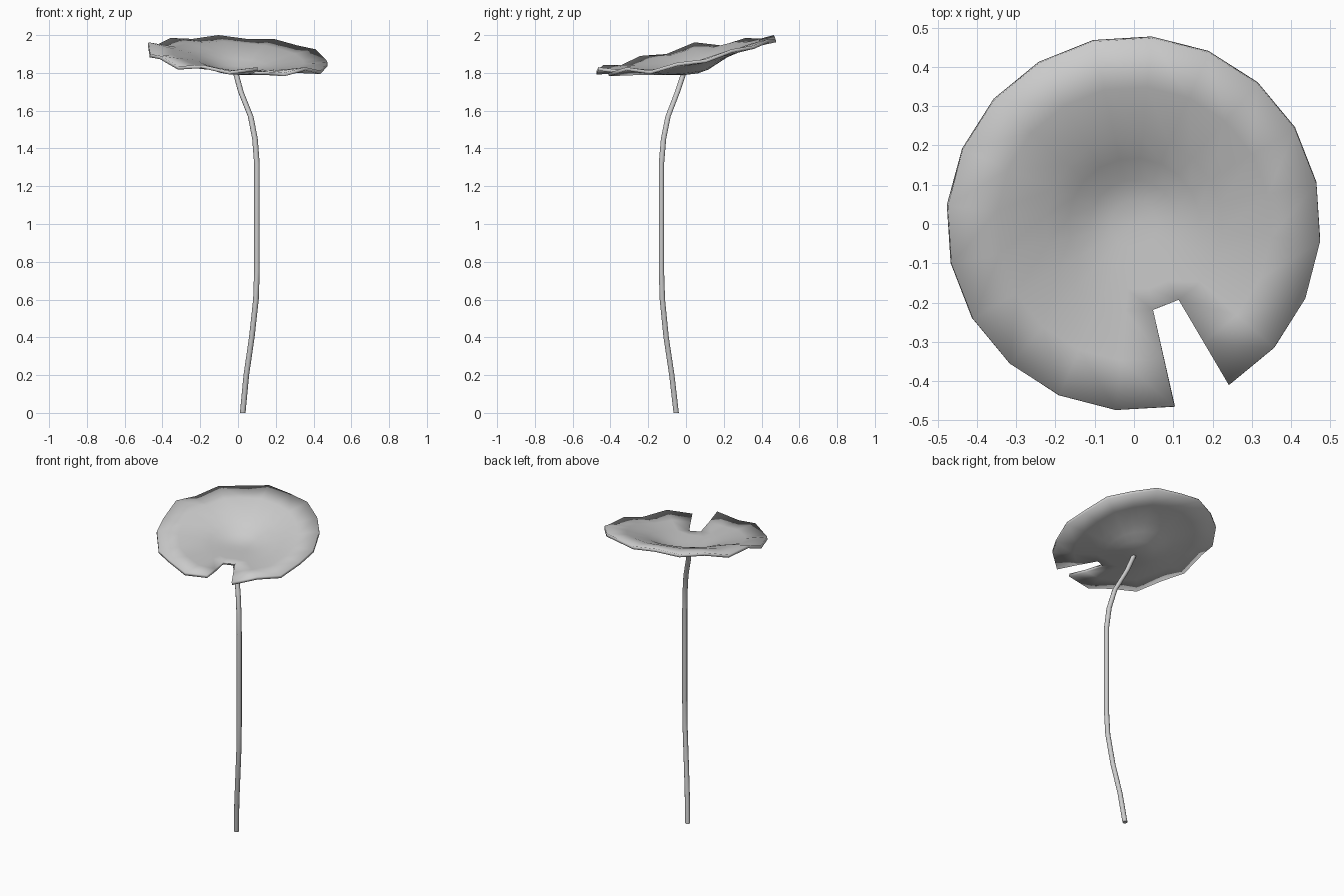
import bpy, bmesh
from math import radians, cos, sin

if "Cube" in bpy.data.objects:
    bpy.data.objects.remove(bpy.data.objects["Cube"])

# Leaf: tilted, wavy dish of 20 segments with one wedge missing
RIM_Z = [1.80, 1.83, 1.812, 1.855, 1.872, 1.925, 1.945, 1.98, 1.98, 2.0,
         1.98, 1.985, 1.945, 1.962, 1.90, 1.89, 1.835, 1.843, 1.81, 1.83]
N, R, START, CENTRE = 20, 0.476, -59.5, 1.808
RINGS = [(0.06, 0.04, 0), (0.112, 0.15, 0), (0.168, 0.36, 0),
         (0.224, 0.56, 0.1), (0.35, 0.85, 0.4), (R, 1.0, 1.0)]

bm = bmesh.new()
hub = bm.verts.new((0, 0, CENTRE))
rings = []
for r, dish, wave in RINGS:
    ring = []
    for i in range(N):
        a = radians(START + 18 * i)
        plane = 1.90 + 0.087 * sin(a) - 0.035 * cos(a)
        rim = plane * (1 - wave) + RIM_Z[i] * wave
        z = CENTRE + (rim - CENTRE) * dish
        ring.append(bm.verts.new((r * cos(a), r * sin(a), z)))
    rings.append(ring)
for i in range(N):
    j = (i + 1) % N
    bm.faces.new((hub, rings[0][i], rings[0][j]))
    for k in range(len(rings) - 1):
        if i == N - 1 and k >= 3:      # the notch
            continue
        bm.faces.new((rings[k][i], rings[k + 1][i], rings[k + 1][j], rings[k][j]))
mesh = bpy.data.meshes.new("leaf")
bm.to_mesh(mesh)
bm.free()
leaf = bpy.data.objects.new("leaf", mesh)
bpy.context.collection.objects.link(leaf)
solid = leaf.modifiers.new("thickness", 'SOLIDIFY')
solid.thickness = 0.018
solid.offset = -1

# Stem: round tube swept along a gentle S-shaped path
PATH = [(0.025, -0.052, 0), (0.044, -0.075, 0.2), (0.073, -0.105, 0.4),
        (0.095, -0.125, 0.6), (0.10, -0.13, 0.75), (0.10, -0.13, 1.05),
        (0.10, -0.13, 1.32), (0.09, -0.119, 1.45), (0.067, -0.095, 1.57),
        (0.015, -0.045, 1.70), (-0.012, -0.012, 1.80)]
bm = bmesh.new()
SIDES, RAD = 10, 0.0148
loops = [[bm.verts.new((x + RAD * cos(radians(36 * s)), y + RAD * sin(radians(36 * s)), z))
          for s in range(SIDES)] for x, y, z in PATH]
for lo, hi in zip(loops, loops[1:]):
    for s in range(SIDES):
        t = (s + 1) % SIDES
        bm.faces.new((lo[s], lo[t], hi[t], hi[s]))
bm.faces.new(loops[0][::-1])
bm.faces.new(loops[-1])
mesh = bpy.data.meshes.new("stem")
bm.to_mesh(mesh)
bm.free()
stem = bpy.data.objects.new("stem", mesh)
bpy.context.collection.objects.link(stem)

# Smooth shading with sharp rims
for ob in (leaf, stem):
    bpy.ops.object.select_all(action='DESELECT')
    ob.select_set(True)
    bpy.context.view_layer.objects.active = ob
    bpy.ops.object.shade_smooth_by_angle(angle=radians(40))
